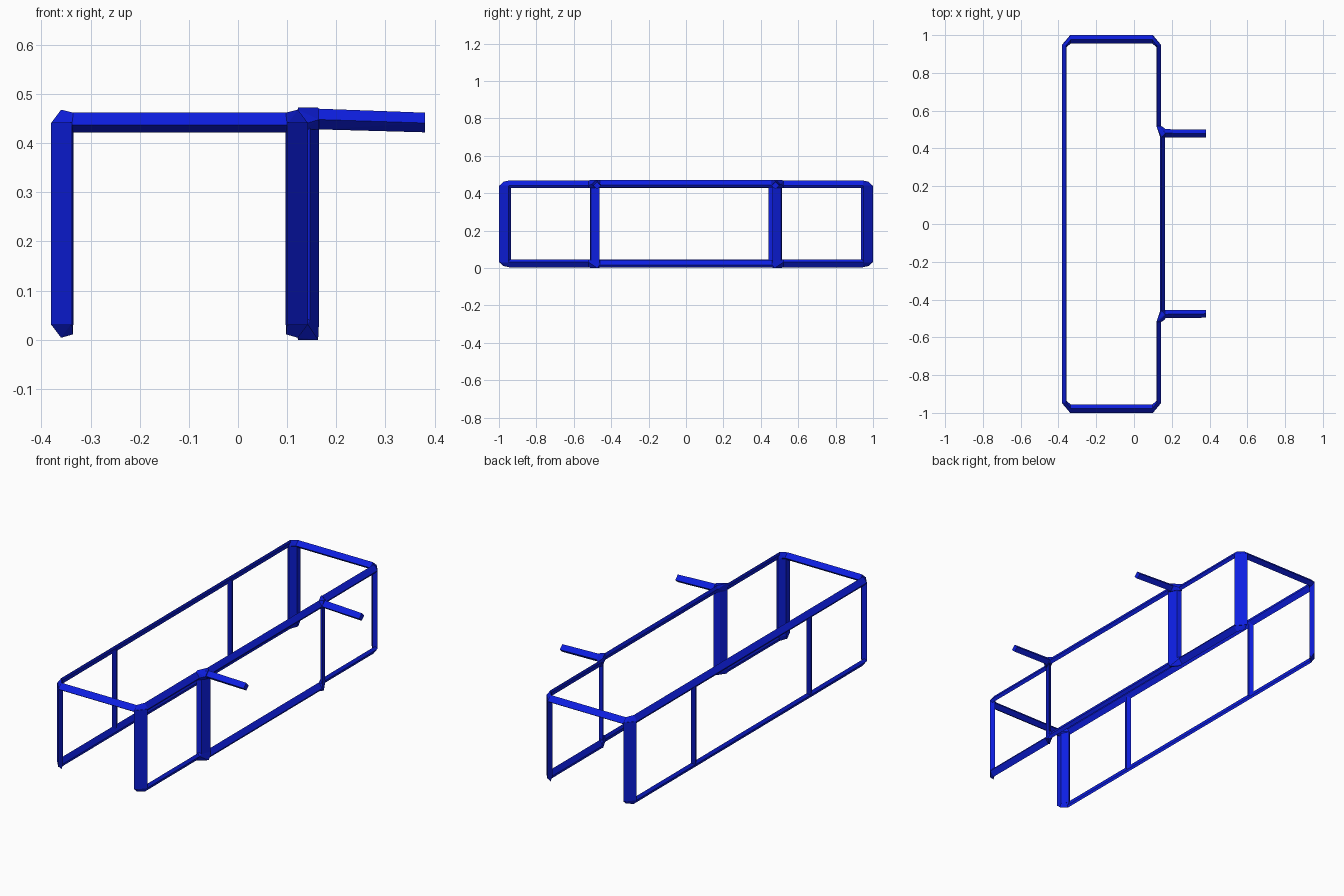
import bpy, bmesh

if "Cube" in bpy.data.objects:
    bpy.data.objects.remove(bpy.data.objects["Cube"])

mat = bpy.data.materials.new("blue_paint")
mat.diffuse_color = (0.004, 0.013, 0.75, 1)
mat.use_nodes = True
mat.node_tree.nodes["Principled BSDF"].inputs["Base Color"].default_value = mat.diffuse_color
H = 0.472      # frame height, mirrored about its middle


def make(name, hulls):
    """One object made of convex pieces, each given by its corner points."""
    bm = bmesh.new()
    for pts in hulls:
        piece = bmesh.new()
        for p in pts:
            piece.verts.new(p)
        res = bmesh.ops.convex_hull(piece, input=piece.verts[:])
        junk = {v for v in res["geom_interior"] + res["geom_unused"]
                if isinstance(v, bmesh.types.BMVert)}
        bmesh.ops.delete(piece, geom=list(junk), context='VERTS')
        bmesh.ops.dissolve_limit(piece, angle_limit=0.01, verts=piece.verts[:], edges=piece.edges[:])
        bmesh.ops.recalc_face_normals(piece, faces=piece.faces[:])
        tmp = bpy.data.meshes.new("tmp")
        piece.to_mesh(tmp)
        piece.free()
        bm.from_mesh(tmp)
        bpy.data.meshes.remove(tmp)
    me = bpy.data.meshes.new(name)
    bm.to_mesh(me)
    bm.free()
    me.materials.append(mat)
    ob = bpy.data.objects.new(name, me)
    bpy.context.collection.objects.link(ob)


def ring(axis, profile, t):
    """Place a 2D profile at position t along an axis."""
    if axis == 'x':
        return [(t, a, b) for a, b in profile]
    if axis == 'y':
        return [(a, t, b) for a, b in profile]
    return [(a, b, t) for a, b in profile]


def flip(pts, x=False, y=False, z=False):
    return [(-0.238 - p[0] if x else p[0], -p[1] if y else p[1], H - p[2] if z else p[2]) for p in pts]


def shift(pts, dy=0.0, dz=0.0):
    return [(p[0], p[1] + dy, p[2] + dz) for p in pts]


def y_pair(pts):
    return [pts, flip(pts, y=True)]


def four(pts):
    return [flip(q, z=z) for q in y_pair(pts) for z in (False, True)]


# Cross-sections: tilted, flattened diamonds
rail = [(-0.38, 0.441), (-0.36, 0.468), (-0.357, 0.455), (-0.37, 0.427)]
mid_rail = [(0.163, 0.445), (0.145, 0.472), (0.138, 0.456), (0.152, 0.43)]
corner = [(-0.38, 0.95), (-0.338, 1.0), (-0.335, 0.965), (-0.36, 0.935)]
bar = [(1.0, 0.437), (0.976, 0.462), (0.955, 0.44), (0.976, 0.422)]
left_post = [(-0.38, 0.488), (-0.37, 0.512), (-0.36, 0.488), (-0.37, 0.464)]
right_post = [(0.12, 0.514), (0.146, 0.508), (0.165, 0.462), (0.14, 0.48)]
stub0 = [(0.505, 0.448), (0.484, 0.47), (0.462, 0.446), (0.484, 0.428)]
stub1 = [(0.502, 0.441), (0.481, 0.462), (0.46, 0.44), (0.481, 0.422)]

# Left rails run the full length; the right side steps out in the middle
full = ring('y', rail, 0.945) + ring('y', rail, -0.945)
make("left_rails", [full, flip(full, z=True)])
make("right_end_rails", four(flip(ring('y', rail, 0.945) + ring('y', rail, 0.52), x=True)))
mid = ring('y', mid_rail, 0.46) + ring('y', mid_rail, -0.46)
make("right_middle_rails", [mid, shift(mid, dz=-0.428)])

# Corner posts and their chamfered joints
post = ring('z', corner, 0.03) + ring('z', corner, H - 0.03)
joint = ring('z', corner, H - 0.034) + ring('y', rail, 0.945) + [(-0.336, 0.976, 0.461)]
top_joint = joint + ring('x', bar, -0.335)
for side, mx in (("left", False), ("right", True)):
    make(side + "_corner_posts", y_pair(flip(post, x=mx)))
    make(side + "_lower_corner_joints", y_pair(flip(joint, x=mx, z=True)))
    make(side + "_upper_corner_joints", y_pair(flip(top_joint, x=mx)))

# Cross bars at both ends, top only
make("end_bars", y_pair(ring('x', bar, -0.335) + ring('x', bar, 0.097)))

# Middle posts (the rear left one sits slightly further forward)
upright = ring('z', left_post, 0.03) + ring('z', left_post, H - 0.03)
make("left_middle_posts", [flip(upright, y=True), shift(upright, dy=-0.024)])
make("right_middle_posts", y_pair(ring('z', right_post, 0.04) + ring('z', right_post, H - 0.04)))

# Joints where the right rails step out
post_top = ring('z', right_post, H - 0.04)
rail_end = flip(ring('y', rail, 0.52), x=True)
tip = [(0.122, 0.51, 0.472), (0.163, 0.475, 0.472)]
make("right_upper_step_joints",
     y_pair(post_top + rail_end + tip + ring('y', mid_rail, 0.46) + ring('x', stub0, 0.165)))
make("right_lower_step_joints",
     y_pair(flip(post_top + rail_end + tip, z=True) + shift(ring('y', mid_rail, 0.46), dz=-0.428)))

# Stub arms
arm = ring('x', stub0, 0.165) + ring('x', stub1, 0.38)
make("stub_arms", [shift(q, dy=-0.003) for q in (arm, shift(flip(arm, y=True), dy=0.009))])
